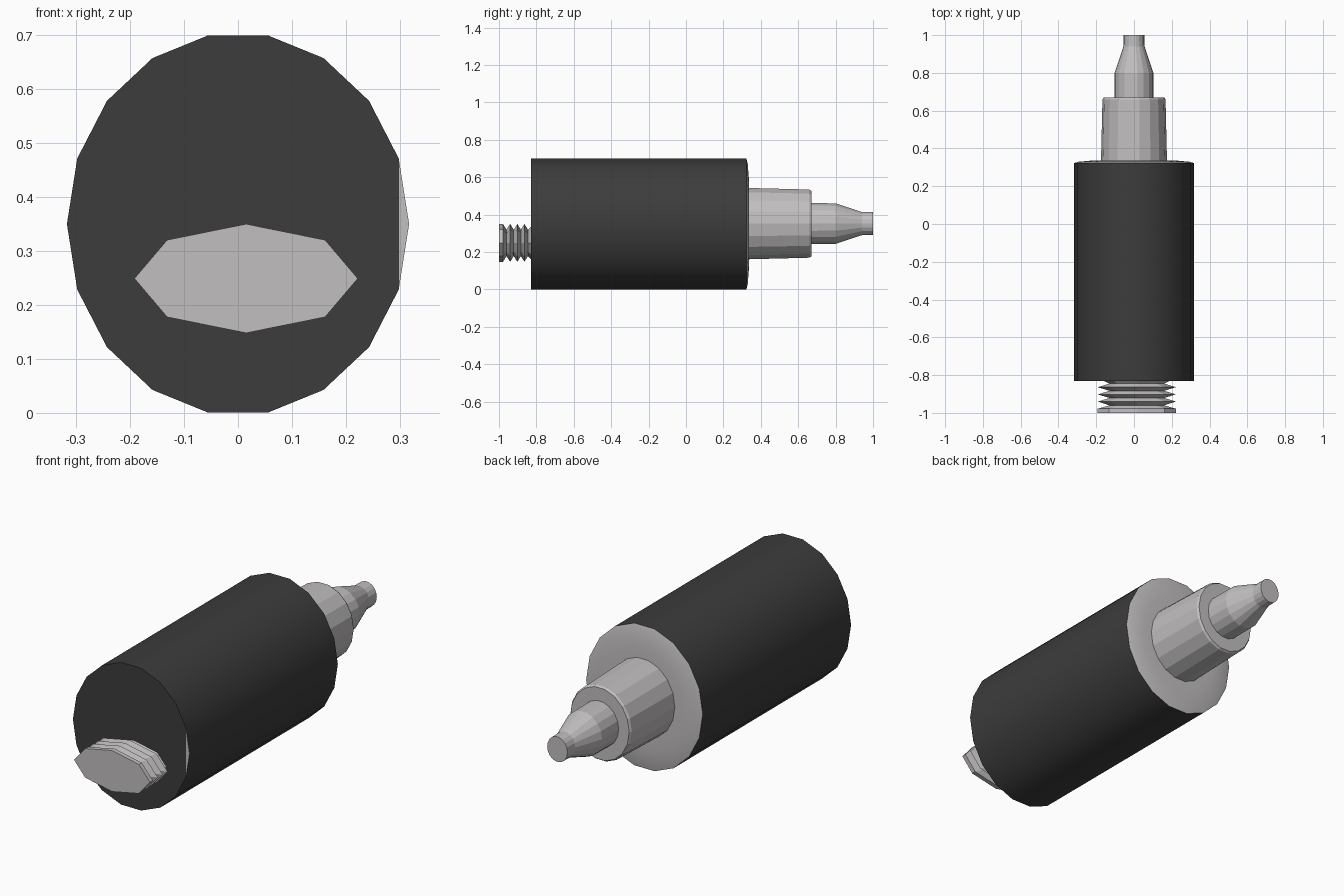
import bpy, bmesh, math

if "Cube" in bpy.data.objects:
    bpy.data.objects.remove(bpy.data.objects["Cube"])


def material(name, v):
    m = bpy.data.materials.new(name)
    m.diffuse_color = (*v, 1)
    m.use_nodes = True
    m.node_tree.nodes["Principled BSDF"].inputs["Base Color"].default_value = m.diffuse_color
    return m


dark = material("charcoal", (0.045, 0.045, 0.045))
light = material("light grey", (0.54, 0.52, 0.525))


def lathe(name, profile, sides, centre, mats, smooth=False, caps=(True, True)):
    """Elliptical rings along y; profile rows are (y, x radius, z radius)."""
    bm = bmesh.new()
    rings = []
    for y, rx, rz in profile:
        rings.append([bm.verts.new((centre[0] + rx * math.cos(2 * math.pi * i / sides), y,
                                    centre[1] + rz * math.sin(2 * math.pi * i / sides)))
                      for i in range(sides)])
    for a, b in zip(rings, rings[1:]):
        for i in range(sides):
            j = (i + 1) % sides
            bm.faces.new((a[i], b[i], b[j], a[j]))
    if caps[0]:
        if len(mats) > 1:
            # front cap with a light sliver on the right edge
            r = rings[0]
            bm.faces.new((r[-1], r[0], r[1])).material_index = 1
            bm.faces.new(r[1:])
        else:
            bm.faces.new(rings[0])
    if caps[1]:
        bm.faces.new(rings[-1][::-1])
    bmesh.ops.recalc_face_normals(bm, faces=bm.faces)
    me = bpy.data.meshes.new(name)
    bm.to_mesh(me)
    bm.free()
    for m in mats:
        me.materials.append(m)
    ob = bpy.data.objects.new(name, me)
    bpy.context.collection.objects.link(ob)
    if smooth:
        bpy.ops.object.select_all(action='DESELECT')
        ob.select_set(True)
        bpy.context.view_layer.objects.active = ob
        bpy.ops.object.shade_smooth_by_angle(angle=math.radians(35))
    return ob


# Dark main barrel and its slightly domed light back end
RX, RZ = 0.317, 0.355
body = lathe("barrel", [(-0.83, RX, RZ), (0.323, RX, RZ)], 18, (0, 0.35),
             [dark, light], smooth=True)
lathe("back_end", [(0.323, RX, RZ), (0.33, RX * 0.92, RZ * 0.92),
                   (0.336, RX * 0.7, RZ * 0.7), (0.336, RX * 0.5, RZ * 0.5)],
      18, (0, 0.35), [light], smooth=True, caps=(False, True))

# Stepped nozzle
lathe("nozzle_collar", [(0.32, 0.175, 0.194), (0.66, 0.167, 0.185),
                        (0.67, 0.160, 0.178)], 18, (0, 0.352), [light])
lathe("nozzle_tip", [(0.66, 0.103, 0.112), (0.80, 0.103, 0.110),
                     (0.94, 0.056, 0.063), (1.0, 0.055, 0.062)], 18, (0, 0.352), [light])

# Threaded plug: flat end disc followed by pointed ridges
PX, PZ = 0.207, 0.101
profile = [(-1.0, PX, PZ), (-0.978, PX, PZ), (-0.96, PX * 0.7, PZ * 0.7)]
for k in range(3):
    y = -0.94 + 0.038 * k
    profile += [(y, PX, PZ), (y + 0.019, PX * 0.7, PZ * 0.7)]
profile.append((-0.82, PX * 0.95, PZ * 0.95))
lathe("threaded_plug", profile, 8, (0.015, 0.249), [light])
